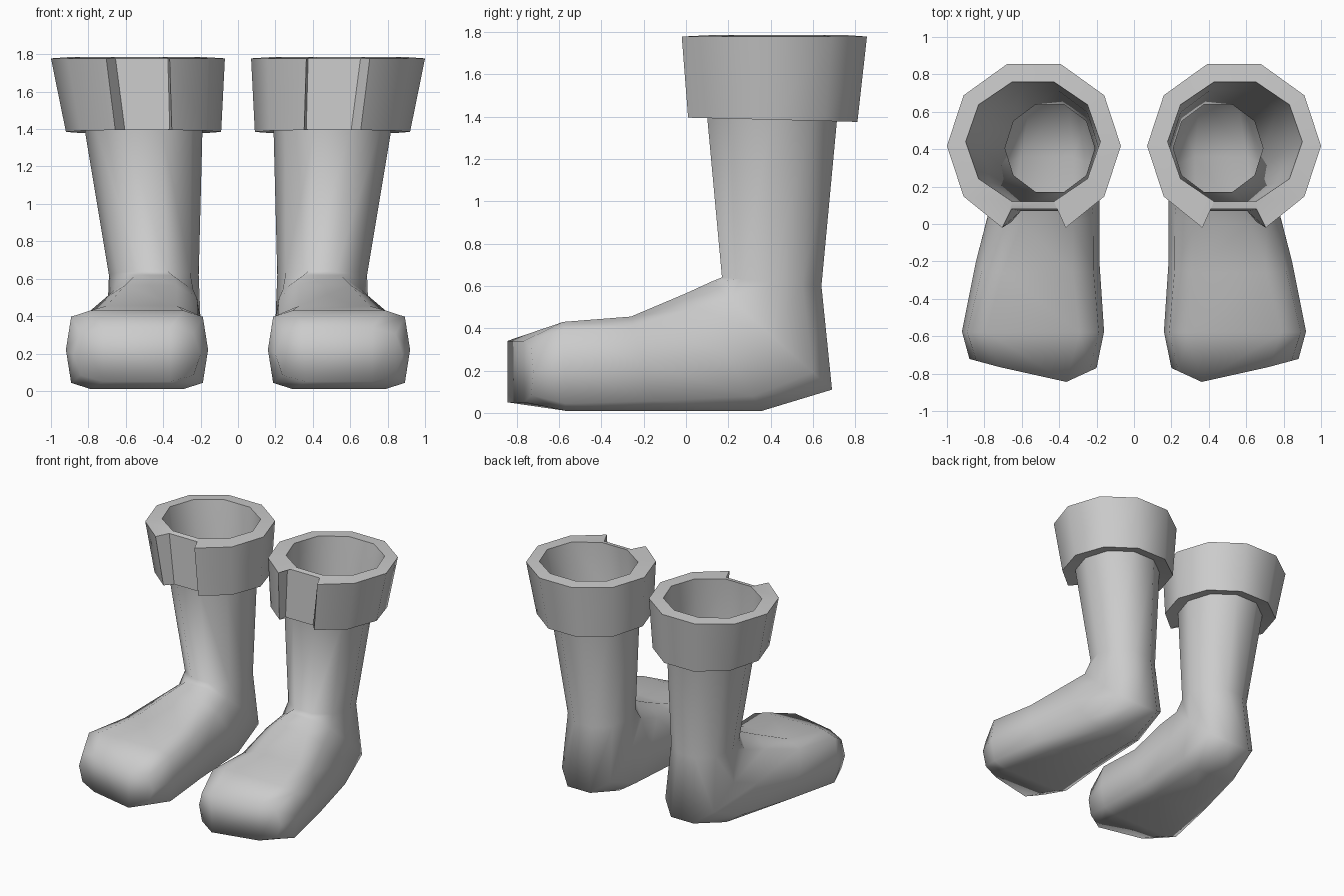
import bpy, bmesh, math

cube = bpy.data.objects.get("Cube")
if cube:
    bpy.data.objects.remove(cube, do_unlink=True)

grey = bpy.data.materials.new("plain_grey")
grey.use_nodes = True
COLOR = (0.6, 0.6, 0.6, 1)
grey.diffuse_color = COLOR
grey.node_tree.nodes["Principled BSDF"].inputs["Base Color"].default_value = COLOR

SIDES = 10


def soft(v, p):
    """Superellipse power: p = 1 is round, smaller is boxier."""
    return math.copysign(abs(v) ** p, v) if abs(v) > 1e-6 else 0.0


def ring(front, back, cx, rx, p=1.0):
    """Ten-sided section spanning the (y, z) points front and back."""
    top = soft(math.sin(math.radians(72)), p)
    pts = []
    for k in range(SIDES):
        a = math.tau * k / SIDES
        s = soft(math.sin(a), p) / top
        y, z = ((f + b) / 2 + s * (f - b) / 2 for f, b in zip(front, back))
        pts.append((cx + rx * soft(math.cos(a), p), y, z))
    return pts


def build(name, bm, side, angle):
    bmesh.ops.recalc_face_normals(bm, faces=bm.faces)
    mesh = bpy.data.meshes.new(name)
    if side < 0:
        for v in bm.verts:
            v.co.x *= -1
        bmesh.ops.reverse_faces(bm, faces=bm.faces)
    bm.to_mesh(mesh)
    bm.free()
    mesh.materials.append(grey)
    obj = bpy.data.objects.new(name, mesh)
    bpy.context.collection.objects.link(obj)
    bpy.ops.object.select_all(action="DESELECT")
    obj.select_set(True)
    bpy.context.view_layer.objects.active = obj
    bpy.ops.object.shade_smooth_by_angle(angle=math.radians(angle))


# Sections from the mouth of the boot, round the heel, to the toe
mouth = ring((0.12, 1.785), (0.76, 1.785), 0.54, 0.36)
under_cuff = ring((0.10, 1.40), (0.715, 1.40), 0.505, 0.315)
sections = [
    mouth,
    under_cuff,
    ring((0.17, 0.64), (0.64, 0.60), 0.45, 0.24),
    ring((0.12, 0.62), (0.69, 0.11), 0.45, 0.25, 0.8),
    ring((0.0, 0.565), (0.36, 0.01), 0.465, 0.28, 0.6),
    ring((-0.26, 0.455), (-0.14, 0.01), 0.515, 0.33, 0.48),
    ring((-0.58, 0.43), (-0.57, 0.01), 0.54, 0.38, 0.36),
]
# The toe section sweeps back from its tip on both sides
TIP = 0.385
toe = ring((-0.855, 0.34), (-0.855, 0.05), 0.54, 0.34, 0.55)
sections.append([(x, y + abs(x - TIP) * (0.27 if x > TIP else 0.46), z)
                 for x, y, z in toe])


def boot_shell(side, label):
    bm = bmesh.new()
    loops = [[bm.verts.new(p) for p in s] for s in sections]
    for a, b in zip(loops, loops[1:]):
        for k in range(SIDES):
            n = (k + 1) % SIDES
            bm.faces.new((a[k], a[n], b[n], b[k]))
    # Toe cap in upright strips
    end = loops[-1]
    for k in range(SIDES // 2):
        strip = (end[k], end[k + 1], end[-k - 1], end[-k])
        bm.faces.new(list(dict.fromkeys(strip)))
    build(label + "_boot_shell", bm, side, 80)


def cuff_outline(front, back, cx, rx, strip_y, strip_x):
    """Outer cuff loop starting beside the front notch and ending in it."""
    pts = ring(front, back, cx, rx)
    for k in (2, 3):
        x, y, z = pts[k]
        pts[k] = (cx + (x - cx) * 1.18, y, z)
    loop = pts[3:] + pts[:3]
    z = front[1]
    return loop + [(cx - 0.02 + strip_x, strip_y, z), (cx - 0.02 - strip_x, strip_y, z)]


def cuff(side, label):
    bm = bmesh.new()
    levels = []
    outer_top = cuff_outline((-0.02, 1.778), (0.855, 1.778), 0.535, 0.465, 0.08, 0.14)
    outer_low = cuff_outline((0.01, 1.395), (0.81, 1.375), 0.505, 0.415, 0.07, 0.12)
    for outline, inside in ((outer_top, mouth), (outer_low, under_cuff)):
        inner = [bm.verts.new(p) for p in inside]
        outer = [bm.verts.new(p) for p in outline]
        match = inner[3:] + inner[:3] + [inner[2], inner[3]]
        levels.append(outer)
        # Rim between the outer loop and the shaft
        for k in range(len(outer)):
            n = (k + 1) % len(outer)
            rim = (outer[k], outer[n], match[n], match[k])
            bm.faces.new(list(dict.fromkeys(rim)))
    # Outer wall, including the notch
    top, low = levels
    for k in range(len(top)):
        n = (k + 1) % len(top)
        bm.faces.new((top[k], top[n], low[n], low[k]))
    build(label + "_cuff", bm, side, 45)


for side, label in ((1, "left"), (-1, "right")):
    boot_shell(side, label)
    cuff(side, label)
